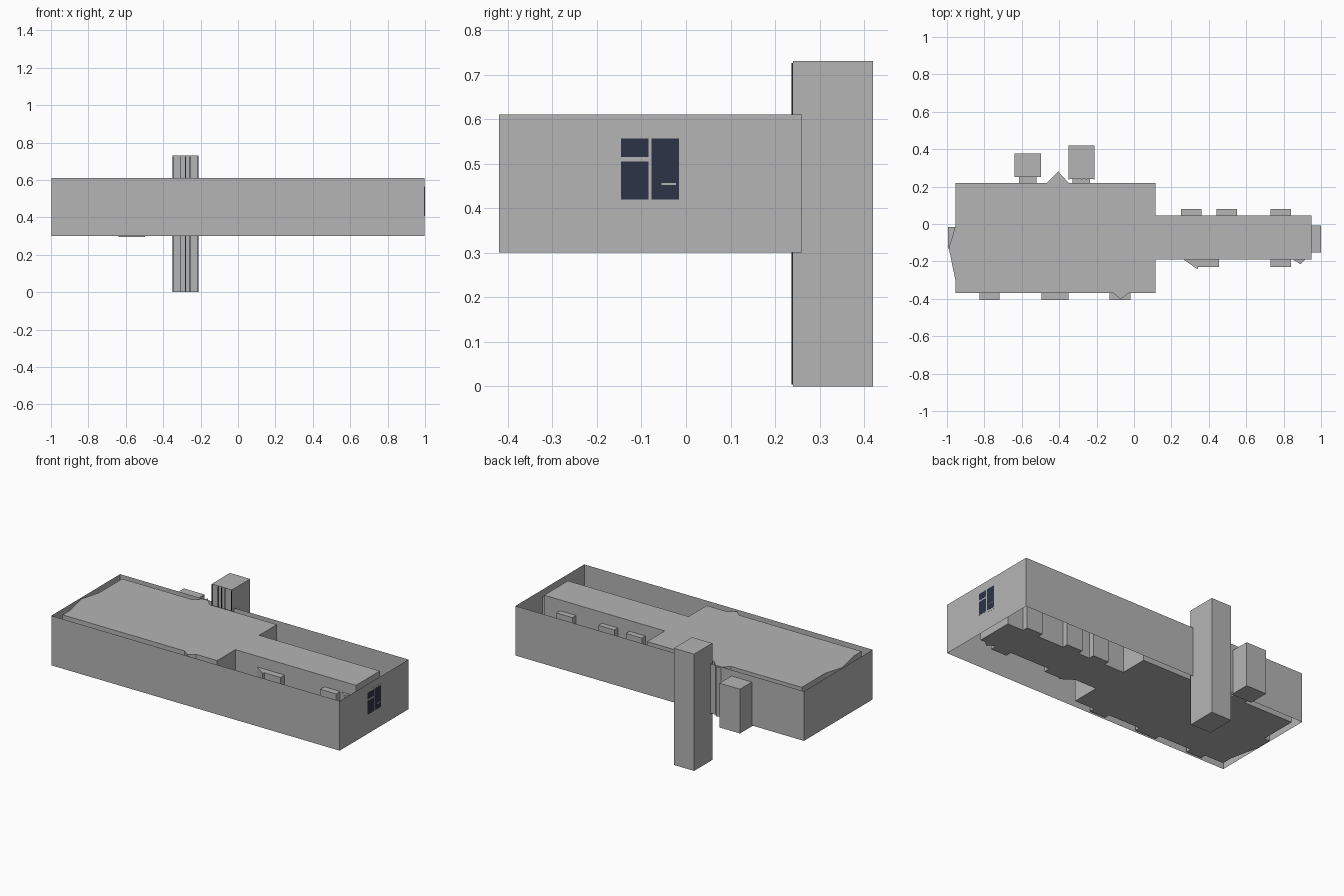
import bpy
import bmesh

cube = bpy.data.objects.get("Cube")
if cube:
    bpy.data.objects.remove(cube, do_unlink=True)


def material(name, color):
    m = bpy.data.materials.new(name)
    m.use_nodes = True
    m.diffuse_color = (*color, 1)
    bsdf = m.node_tree.nodes["Principled BSDF"]
    bsdf.inputs["Base Color"].default_value = (*color, 1)
    bsdf.inputs["Roughness"].default_value = 0.8
    return m


GREY = material("plain grey", (0.46, 0.46, 0.46))
GLASS = material("dark blue glass", (0.027, 0.034, 0.065))
BLACK = material("seam black", (0.01, 0.015, 0.02))

FLOOR, ROOF, DOOR_TOP = 0.30, 0.608, 0.54


def prism(name, points, z0, z1, mat=GREY, capped=True):
    """Extrude a plan outline from z0 to z1."""
    bm = bmesh.new()
    base = bm.faces.new([bm.verts.new((x, y, z0)) for x, y in points])
    out = bmesh.ops.extrude_face_region(bm, geom=[base], use_keep_orig=True)
    for v in out["geom"]:
        if isinstance(v, bmesh.types.BMVert):
            v.co.z = z1
    bmesh.ops.recalc_face_normals(bm, faces=bm.faces)
    if not capped:
        caps = [f for f in bm.faces if abs(f.normal.z) > 0.5]
        bmesh.ops.delete(bm, geom=caps, context='FACES_ONLY')
    mesh = bpy.data.meshes.new(name)
    bm.to_mesh(mesh)
    bm.free()
    mesh.materials.append(mat)
    ob = bpy.data.objects.new(name, mesh)
    bpy.context.collection.objects.link(ob)
    return ob


def box(name, x0, x1, y0, y1, z0, z1, mat=GREY, capped=True):
    return prism(name, [(x0, y0), (x1, y0), (x1, y1), (x0, y1)], z0, z1, mat, capped)


# Thin outer walls, open above and below
box("outer_walls", -0.998, 0.998, -0.42, 0.26, FLOOR, 0.61, capped=False)

# Inner body: wide hall with a narrow wing
prism("inner_body", [(-0.955, -0.37), (0.115, -0.37), (0.115, -0.19), (0.95, -0.19),
                     (0.95, 0.045), (0.115, 0.045), (0.115, 0.22), (-0.955, 0.22)],
      FLOOR, ROOF)

# Door and window bays along the inner body
for x0, x1 in [(0.25, 0.36), (0.44, 0.55), (0.73, 0.84)]:
    box("rear_wing_bay", x0, x1, 0.045, 0.08, FLOOR, DOOR_TOP)
for x0, x1 in [(0.34, 0.455), (0.73, 0.84)]:
    box("front_wing_bay", x0, x1, -0.23, -0.19, FLOOR, DOOR_TOP)
for x0, x1 in [(-0.825, -0.72), (-0.495, -0.35), (-0.13, -0.02)]:
    box("front_hall_bay", x0, x1, -0.405, -0.37, FLOOR, DOOR_TOP)
box("side_hall_bay", -0.994, -0.955, -0.13, -0.015, FLOOR, DOOR_TOP)

# Wedge-shaped projections
prism("rear_wedge", [(-0.465, 0.22), (-0.35, 0.22), (-0.405, 0.28)], FLOOR, ROOF)
prism("side_wedge", [(-0.955, -0.30), (-0.955, -0.01), (-0.99, -0.13)], FLOOR, ROOF)
prism("front_wedge", [(-0.11, -0.37), (-0.03, -0.37), (-0.07, -0.402)], FLOOR, ROOF)
prism("wing_wedge", [(0.265, -0.19), (0.355, -0.19), (0.34, -0.242)], FLOOR, DOOR_TOP)
prism("end_wedge", [(0.85, -0.19), (0.915, -0.19), (0.89, -0.215)], FLOOR, DOOR_TOP)

# Tall shaft and small shaft behind, each with a connector
box("tall_shaft", -0.35, -0.21, 0.24, 0.42, 0, 0.73)
box("tall_shaft_connector", -0.33, -0.235, 0.22, 0.24, FLOOR, DOOR_TOP)
box("small_shaft", -0.638, -0.497, 0.25, 0.378, 0.295, 0.572)
box("small_shaft_connector", -0.615, -0.52, 0.22, 0.25, FLOOR, DOOR_TOP)

# Dark vertical seams on the tall shaft's front
for x in (-0.347, -0.306, -0.281, -0.256, -0.213):
    box("shaft_seam", x - 0.0025, x + 0.0025, 0.237, 0.241, 0.004, 0.726, BLACK)

# End window: frame block, panes and handle
box("window_frame", 0.95, 0.9985, -0.152, -0.008, 0.407, 0.565)
panes = [(-0.146, -0.084, 0.515, 0.556), (-0.146, -0.084, 0.42, 0.505),
         (-0.078, -0.016, 0.42, 0.556)]
for y0, y1, z0, z1 in panes:
    box("window_pane", 0.99, 0.9992, y0, y1, z0, z1, GLASS)
box("window_handle", 0.995, 1.0, -0.055, -0.022, 0.452, 0.457)
